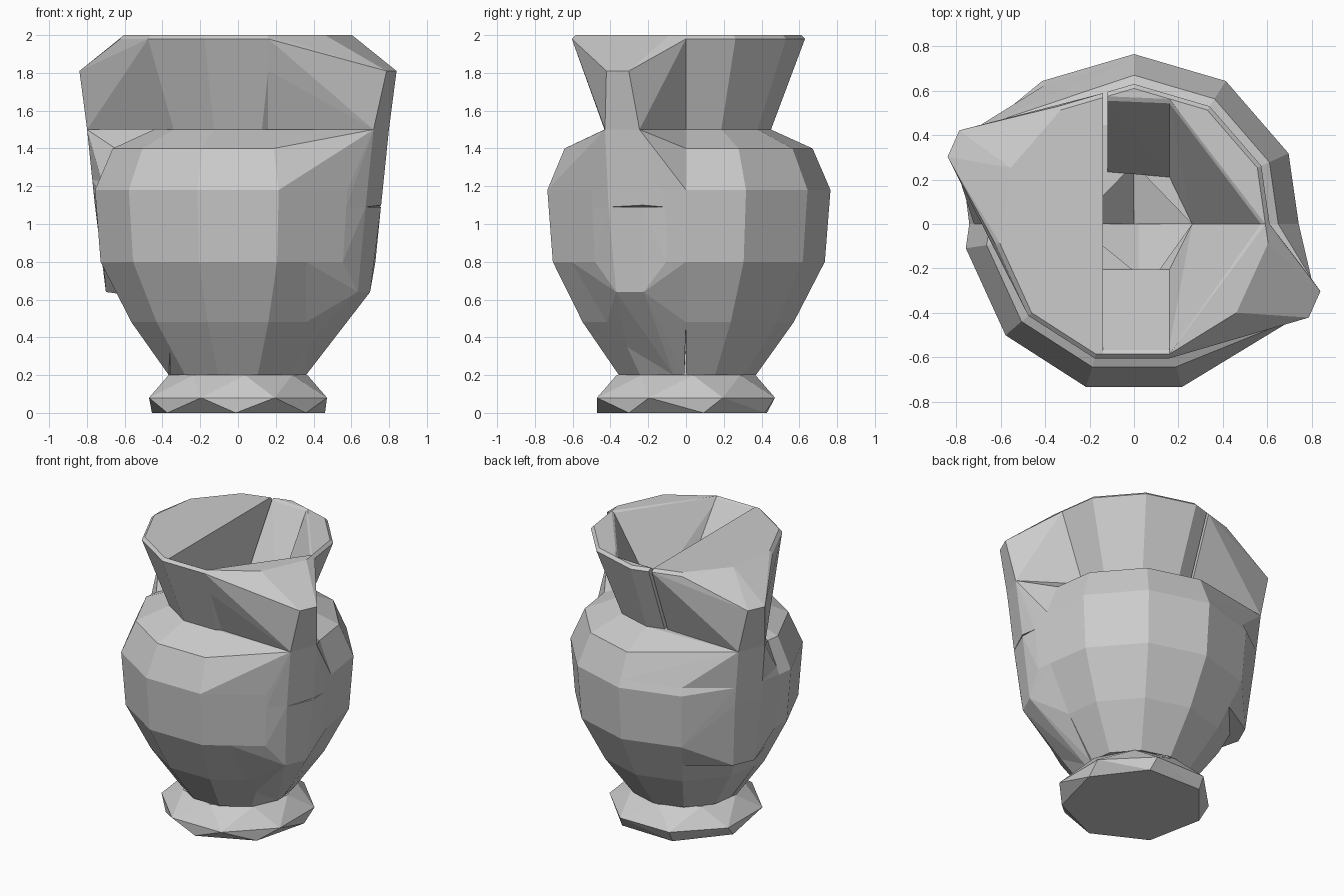
import bpy, bmesh, math
from mathutils import Vector

if "Cube" in bpy.data.objects:
    bpy.data.objects.remove(bpy.data.objects["Cube"])

SIDES = 11

# hollow vase wall: (radius, height), outside going up, then inside going down
WALL = [(0.37, 0.2), (0.57, 0.48), (0.735, 0.8), (0.765, 1.18), (0.67, 1.4),
        (0.45, 1.5), (0.63, 1.98), (0.61, 2.0),
        (0.59, 1.99), (0.27, 1.5), (0.58, 1.38), (0.69, 1.18), (0.67, 0.85), (0.5, 0.5), (0.2, 0.26)]
# handle centre line: (radius, height, half width)
HANDLE = [(0.58, 1.94, 0.06), (0.89, 1.81, 0.065), (0.83, 1.5, 0.1), (0.785, 1.1, 0.1), (0.73, 0.64, 0.08)]


def lathe(bm, profile):
    rings = []
    for r, z in profile:
        turn = math.pi / 2
        rings.append([bm.verts.new((r * math.cos(turn + 2 * math.pi * i / SIDES),
                                    r * math.sin(turn + 2 * math.pi * i / SIDES), z)) for i in range(SIDES)])
    for low, high in zip(rings, rings[1:]):
        for i in range(SIDES):
            j = (i + 1) % SIDES
            bm.faces.new((low[i], low[j], high[j], high[i]))
    bm.faces.new(rings[-1])


def handle(bm, angle):
    out = Vector((math.cos(angle), math.sin(angle), 0))
    side = Vector((-out.y, out.x, 0))
    pairs = []
    for r, z, w in HANDLE:
        p = out * r + Vector((0, 0, z))
        pairs.append((bm.verts.new(p - side * w), bm.verts.new(p + side * w)))
    for a, b in zip(pairs, pairs[1:]):
        bm.faces.new((a[0], a[1], b[1], b[0]))


def hull_object(name, points):
    bm = bmesh.new()
    for p in points:
        bm.verts.new(p)
    bmesh.ops.remove_doubles(bm, verts=bm.verts[:], dist=0.02)
    bmesh.ops.convex_hull(bm, input=bm.verts[:])
    loose = [v for v in bm.verts if not v.link_faces]
    bmesh.ops.delete(bm, geom=loose, context='VERTS')
    bmesh.ops.recalc_face_normals(bm, faces=bm.faces[:])
    me = bpy.data.meshes.new(name)
    bm.to_mesh(me)
    bm.free()
    bpy.context.collection.objects.link(bpy.data.objects.new(name, me))


def chunk(name, xs, ys, zs):
    """Cut the vase to a box and wrap what is left in a solid convex block."""
    bm = source.copy()
    for axis, (lo, hi) in enumerate((xs, ys, zs)):
        for limit, sign in ((lo, -1), (hi, 1)):
            co, no = Vector(), Vector()
            co[axis], no[axis] = limit, sign
            bmesh.ops.bisect_plane(bm, geom=bm.verts[:] + bm.edges[:] + bm.faces[:],
                                   plane_co=co, plane_no=no, dist=1e-5, clear_outer=True)
    points = [v.co.copy() for v in bm.verts]
    bm.free()
    if len(points) > 3:
        hull_object(name, points)


source = bmesh.new()
lathe(source, WALL)
for deg in (-24, 156):
    handle(source, math.radians(deg))

# flared rim with the handle tops
rim = (1.5, 2.0)
chunk("rim_left", (-1, -0.14), (-1, 1), rim)
chunk("rim_front", (-0.16, 0.16), (-1, 0), rim)
chunk("rim_back", (-0.12, 0.16), (0, 1), rim)
chunk("rim_front_right", (0.16, 1), (-1, 0), rim)
chunk("rim_back_right", (0.16, 1), (0, 1), rim)

# shoulder
chunk("shoulder_front_left", (-1, 0.06), (-1, 0), (1.09, 1.5))
chunk("shoulder_front_right", (0.06, 1), (-1, 0), (1.09, 1.5))
chunk("shoulder_back_right", (0, 1), (0, 1), (1.28, 1.5))
chunk("shoulder_back_left", (-1, 0), (0, 1), (1.23, 1.5))

# belly, front slabs
for name, xs in (("far_left", (-1, -0.36)), ("left", (-0.36, 0.02)),
                 ("right", (0.02, 0.36)), ("far_right", (0.36, 1))):
    chunk("belly_front_" + name, xs, (-1, 0), (0.2, 1.09))

# belly, back blocks
chunk("belly_back_left", (-1, 0), (0, 1), (0.63, 1.23))
chunk("belly_back_left_low", (-1, 0), (0, 1), (0.2, 0.63))
chunk("belly_back_right", (0, 1), (0.28, 1), (0.2, 1.28))
chunk("belly_right", (0.3, 1), (0, 0.28), (0.55, 1.28))
chunk("belly_right_low", (0, 1), (0, 0.28), (0.2, 0.55))
source.free()

# foot
foot = []
for n, r, z, turn in ((7, 0.47, 0, 0.2), (8, 0.51, 0.08, math.pi / 8), (8, 0.37, 0.2, 0.1)):
    foot += [(r * math.cos(turn + 2 * math.pi * i / n),
              r * math.sin(turn + 2 * math.pi * i / n), z) for i in range(n)]
hull_object("foot", foot)
